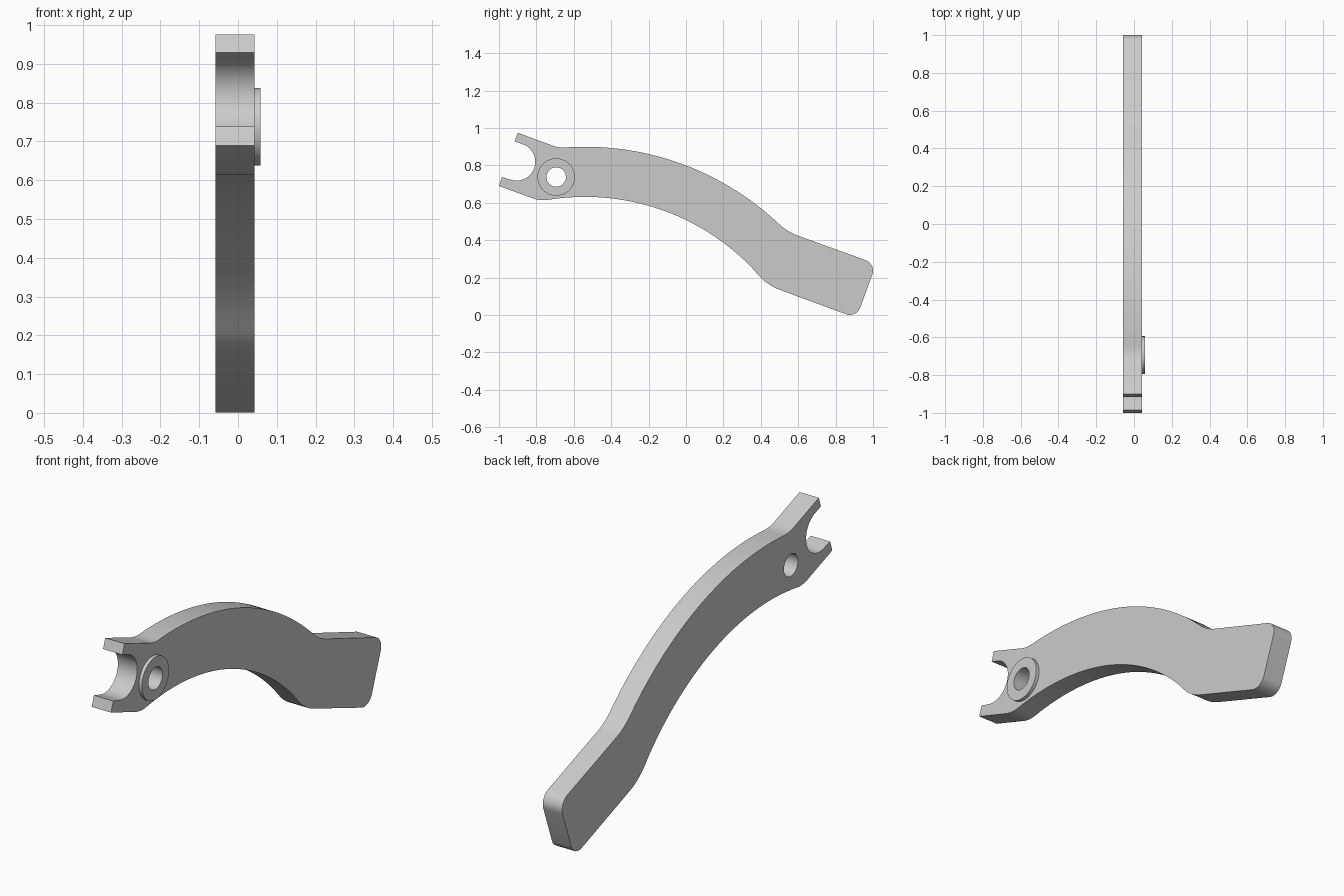
import bpy, bmesh, math
from mathutils import Matrix, Vector

cube = bpy.data.objects.get("Cube")
if cube:
    bpy.data.objects.remove(cube, do_unlink=True)

grey = bpy.data.materials.new("light grey")
grey.use_nodes = True
grey.diffuse_color = (0.6, 0.6, 0.6, 1)
grey.node_tree.nodes["Principled BSDF"].inputs["Base Color"].default_value = (0.6, 0.6, 0.6, 1)


def arc(centre, radius, start, end, steps):
    """Points on an arc, angles in degrees."""
    angles = [math.radians(start + (end - start) * i / steps) for i in range(steps + 1)]
    return [Vector((centre[0] + radius * math.cos(a), centre[1] + radius * math.sin(a))) for a in angles]


def sweep(centre, radius, y0, y1, steps):
    """Upper arc of a circle between two y positions."""
    start, end = (math.degrees(math.acos((y - centre[0]) / radius)) for y in (y0, y1))
    return arc(centre, radius, start, end, steps)


def fillet(before, corner, after, trim, steps=8):
    """Circular rounding of a corner, starting at the trim distance."""
    before, corner, after = Vector(before), Vector(corner), Vector(after)
    u, v = (before - corner).normalized(), (after - corner).normalized()
    a, b = corner + u * trim, corner + v * trim
    w = math.sin(u.angle(v) / 2)
    points = []
    for i in range(steps + 1):
        t = i / steps
        k0, k1, k2 = (1 - t) ** 2, 2 * w * t * (1 - t), t * t
        points.append((a * k0 + corner * k1 + b * k2) / (k0 + k1 + k2))
    return points


def plate(name, loops, x0, x1):
    """Extrude closed y-z outlines (inner loops are holes) from x0 to x1."""
    curve = bpy.data.curves.new(name, "CURVE")
    curve.dimensions = "2D"
    curve.fill_mode = "BOTH"
    curve.extrude = (x1 - x0) / 2
    for loop in loops:
        spline = curve.splines.new("POLY")
        spline.points.add(len(loop) - 1)
        for point, co in zip(spline.points, loop):
            point.co = (co[0], co[1], 0, 1)
        spline.use_cyclic_u = True
    obj = bpy.data.objects.new(name, curve)
    bpy.context.collection.objects.link(obj)
    bpy.ops.object.select_all(action="DESELECT")
    obj.select_set(True)
    bpy.context.view_layer.objects.active = obj
    bpy.ops.object.convert(target="MESH")
    obj = bpy.context.object
    # stand the outline up in the y-z plane
    stand = Matrix(((0, 0, 1, (x0 + x1) / 2), (1, 0, 0, 0), (0, 1, 0, 0), (0, 0, 0, 1)))
    bm = bmesh.new()
    bm.from_mesh(obj.data)
    bmesh.ops.transform(bm, matrix=stand, verts=bm.verts)
    bmesh.ops.remove_doubles(bm, verts=bm.verts, dist=0.0001)
    bmesh.ops.recalc_face_normals(bm, faces=bm.faces)
    bm.to_mesh(obj.data)
    bm.free()
    obj.data.materials.clear()
    obj.data.materials.append(grey)
    bpy.ops.object.shade_smooth_by_angle(angle=math.radians(30))
    return obj


# Curved middle of the arm: two concentric arcs
bow = (-0.54, -0.608)
top_arc = sweep(bow, 1.508, -0.63, 0.48, 36)
bottom_arc = sweep(bow, 1.24, 0.35, -0.72, 36)

# Corners where the arcs meet the fork and the handle
fork_tip, fork_top, fork_bottom = (-0.9, 0.975), (-0.68, 0.894), (-0.78, 0.61)
neck_top, neck_bottom = (0.545, 0.444), (0.434, 0.16)
end_top, end_bottom = (1.017, 0.273), (0.911, -0.016)
lower_tip = (-1.0, 0.69)

outline = [Vector(fork_tip)]
outline += fillet(fork_tip, fork_top, top_arc[0], 0.035)
outline += top_arc
outline += fillet(top_arc[-1], neck_top, end_top, 0.055)
outline += fillet(neck_top, end_top, end_bottom, 0.06)
outline += fillet(end_top, end_bottom, neck_bottom, 0.06)
outline += fillet(end_bottom, neck_bottom, bottom_arc[0], 0.07)
outline += bottom_arc
outline += fillet(bottom_arc[-1], fork_bottom, lower_tip, 0.04)
outline += [Vector(lower_tip), Vector((-0.984, 0.738))]
# Round notch between the fork tips
outline += arc((-0.906, 0.819), 0.1, -110, 70, 28)
outline.append(Vector((-0.916, 0.929)))

# Pivot hole and raised ring
pivot = (-0.694, 0.738)
hole = arc(pivot, 0.052, 0, 360, 40)[:-1]
rim = arc(pivot, 0.1, 0, 360, 56)[:-1]

plate("lever_arm", [outline, hole], -0.058, 0.042)
plate("pivot_ring", [rim, hole], 0.042, 0.058)
